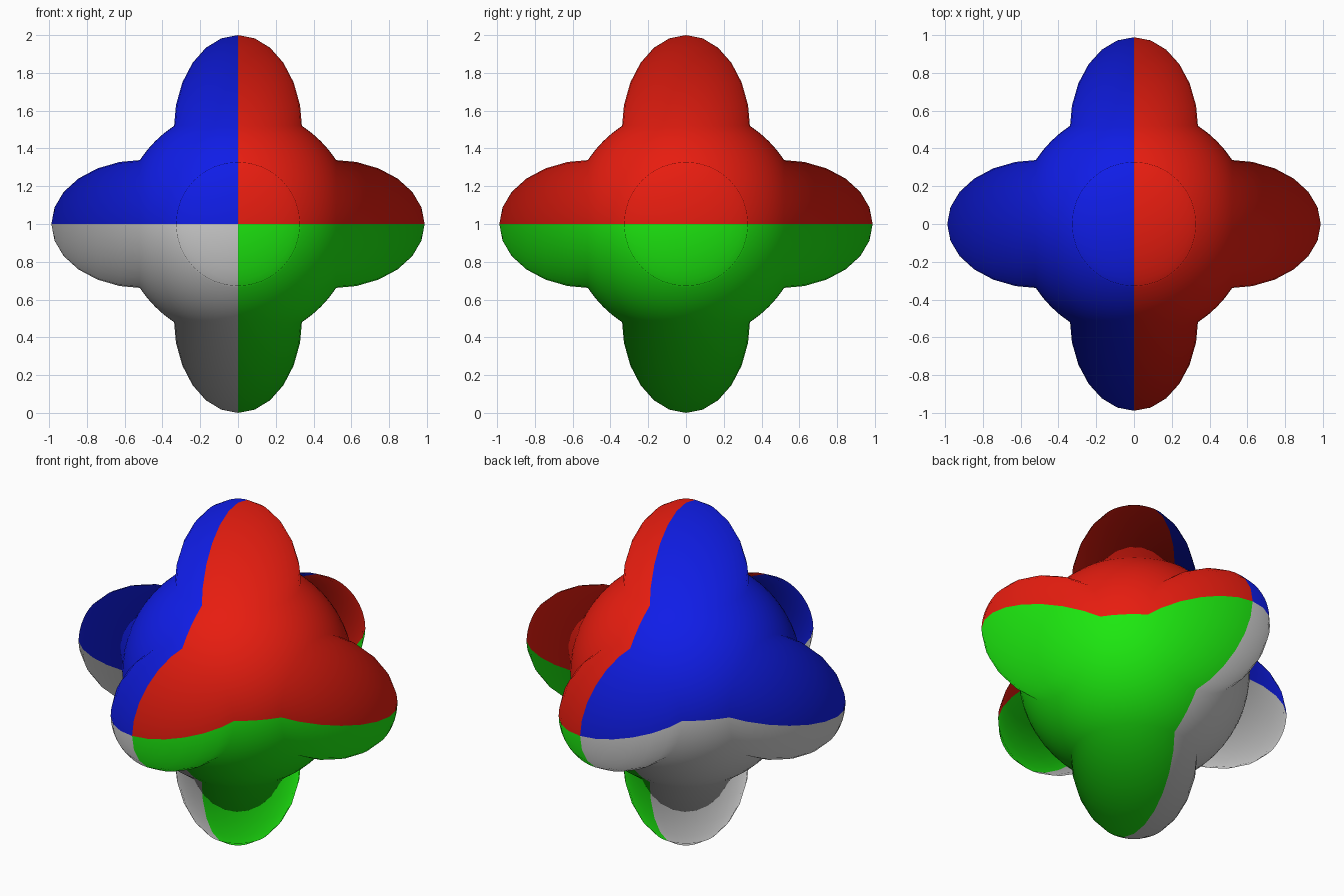
import bpy, bmesh
from math import sin, cos, pi
from mathutils import Vector

if "Cube" in bpy.data.objects:
    bpy.data.objects.remove(bpy.data.objects["Cube"])

CENTRE = Vector((0, 0, 1))
SIDES, RINGS = 32, 6


def material(name, rgb):
    m = bpy.data.materials.new(name)
    m.diffuse_color = (*rgb, 1)
    m.use_nodes = True
    m.node_tree.nodes["Principled BSDF"].inputs["Base Color"].default_value = m.diffuse_color
    return m


# Colour quarters: upper right, upper left, lower right; lower left stays grey
PALETTE = [material("red", (0.8, 0.012, 0.005)),
           material("blue", (0.005, 0.012, 0.8)),
           material("green", (0.012, 0.8, 0.005)),
           None]


def finish(name, bm):
    bm.normal_update()
    for f in bm.faces:
        c = f.calc_center_median()
        if f.normal.dot(c) < 0:
            f.normal_flip()
        f.smooth = True
        f.material_index = (0 if c.x > 0 else 1) + (0 if c.z > 0 else 2)
    radial = [v.co.normalized() for v in bm.verts]
    bmesh.ops.translate(bm, verts=bm.verts, vec=CENTRE)
    me = bpy.data.meshes.new(name)
    bm.to_mesh(me)
    bm.free()
    for m in PALETTE:
        me.materials.append(m)
    # Shading radiates from the middle, so lobes blend into the hub
    me.normals_split_custom_set_from_vertices(radial)
    ob = bpy.data.objects.new(name, me)
    bpy.context.collection.objects.link(ob)


def lobe(name, axis, tip, base=0.5, radius=0.34):
    # Half ellipsoid pointing away from the hub
    axis = Vector(axis)
    u = Vector((0, 0, 1)) if abs(axis.z) < 0.5 else Vector((1, 0, 0))
    w = axis.cross(u)
    bm = bmesh.new()
    rings = []
    for i in range(RINGS):
        t = i * pi / 2 / RINGS
        h, r = base + (tip - base) * sin(t), radius * cos(t)
        rings.append([bm.verts.new(axis * h
                                   + u * r * cos(2 * pi * k / SIDES)
                                   + w * r * sin(2 * pi * k / SIDES))
                      for k in range(SIDES)])
    top = bm.verts.new(axis * tip)
    for k in range(SIDES):
        n = (k + 1) % SIDES
        for a, b in zip(rings, rings[1:]):
            bm.faces.new((a[k], a[n], b[n], b[k]))
        bm.faces.new((rings[-1][k], rings[-1][n], top))
    finish(name, bm)


# Central ball
hub = bmesh.new()
bmesh.ops.create_uvsphere(hub, u_segments=64, v_segments=32, radius=0.62)
finish("hub", hub)

# Six lobes
lobe("top_lobe", (0, 0, 1), 1.0)
lobe("bottom_lobe", (0, 0, -1), 1.0)
lobe("right_lobe", (1, 0, 0), 0.988)
lobe("left_lobe", (-1, 0, 0), 0.988)
lobe("front_lobe", (0, -1, 0), 0.988)
lobe("back_lobe", (0, 1, 0), 0.988)
